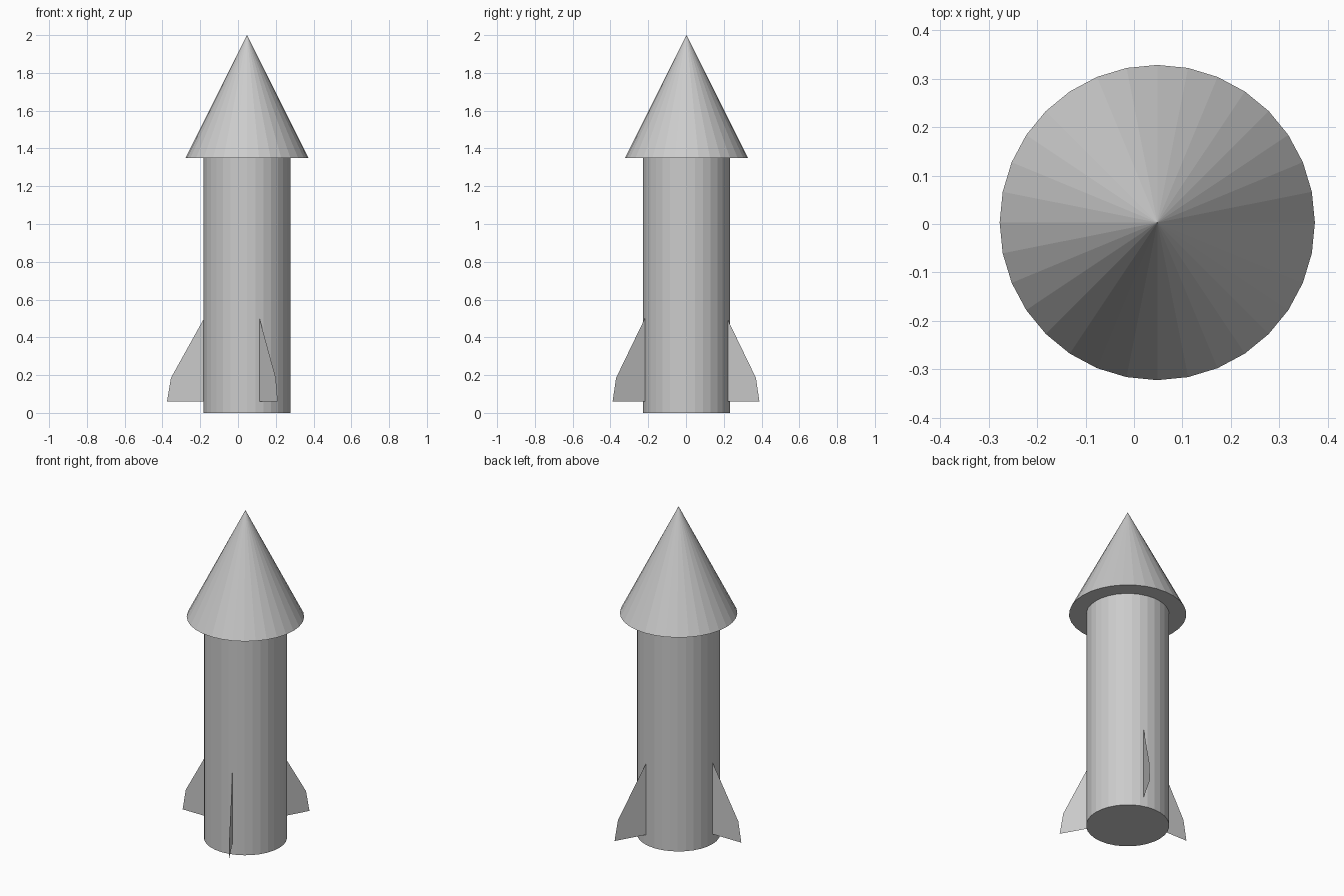
import bpy
from math import radians

if "Cube" in bpy.data.objects:
    bpy.data.objects.remove(bpy.data.objects["Cube"])

CX, CY = 0.048, 0.003   # rocket axis
SIDES = 32


def cone(name, r1, r2, z0, z1):
    bpy.ops.mesh.primitive_cone_add(vertices=SIDES, radius1=r1, radius2=r2,
                                    depth=z1 - z0, location=(CX, CY, (z0 + z1) / 2))
    bpy.context.object.name = name


def fin(name, x, y, angle):
    # flat sheet: (distance outward from root, height)
    profile = [(0, 0.06), (0.196, 0.06), (0.175, 0.185), (0, 0.5)]
    mesh = bpy.data.meshes.new(name)
    mesh.from_pydata([(r, 0, z) for r, z in profile], [], [(0, 1, 2, 3)])
    obj = bpy.data.objects.new(name, mesh)
    obj.location = (x, y, 0)
    obj.rotation_euler.z = radians(angle)
    bpy.context.collection.objects.link(obj)


# Fuselage and overhanging nose
cone("body", 0.23, 0.23, 0, 1.35)
cone("nose_cone", 0.325, 0, 1.35, 2)

# Three thin fins around the base
fin("fin_left", -0.18, CY, 180)
fin("fin_front", 0.114, -0.218, -60.5)
fin("fin_back", 0.114, 0.218, 60.5)
